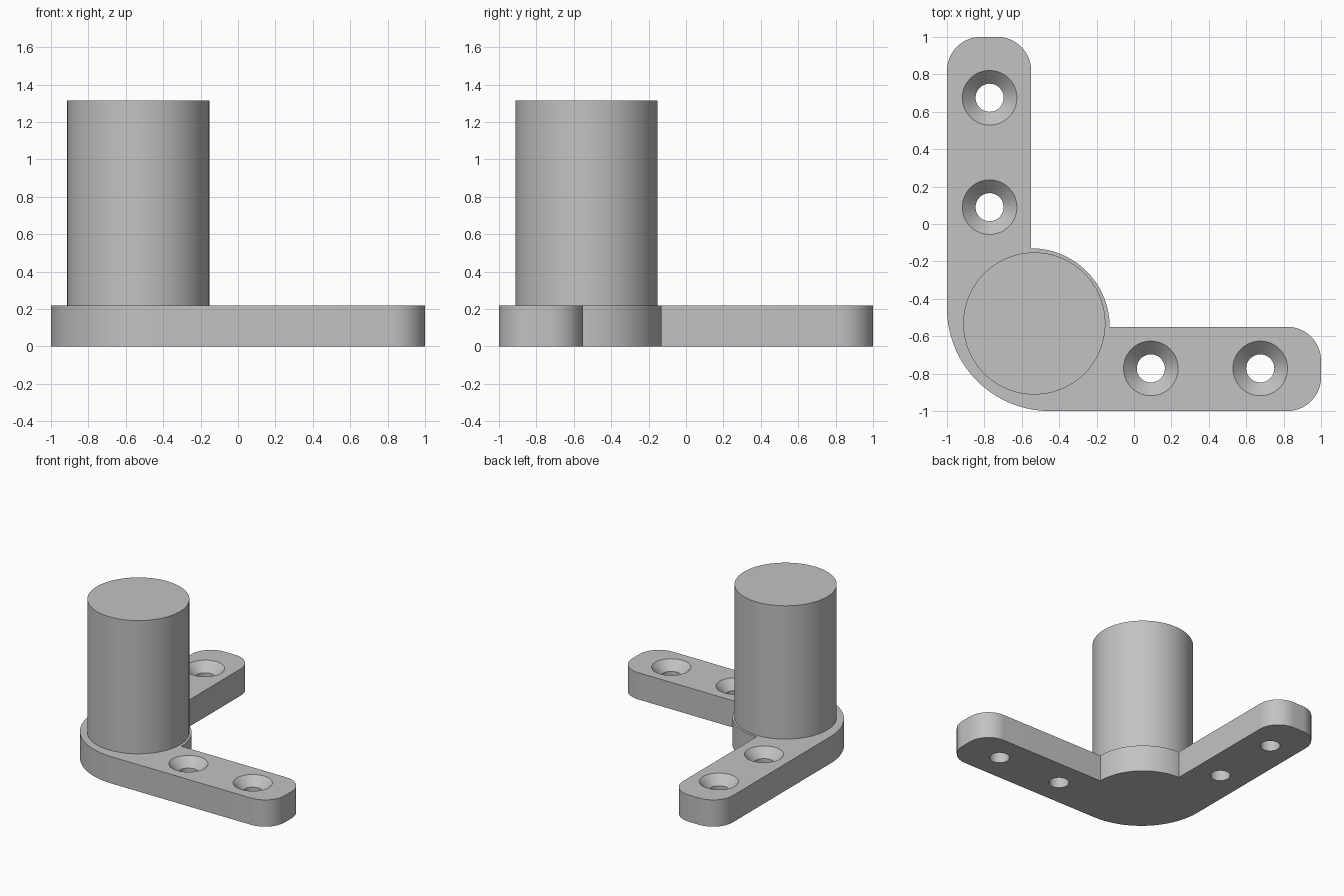
import bpy, bmesh, math
from math import cos, sin, radians

cube = bpy.data.objects.get("Cube")
if cube:
    bpy.data.objects.remove(cube, do_unlink=True)

grey = bpy.data.materials.new("plain_grey")
grey.use_nodes = True
colour = (0.54, 0.54, 0.54, 1)
grey.diffuse_color = colour
grey.node_tree.nodes["Principled BSDF"].inputs["Base Color"].default_value = colour

PLATE_TOP, PILLAR_TOP = 0.22, 1.315


def arc(cx, cy, r, start, end, steps=20):
    angles = [radians(start + (end - start) * i / steps) for i in range(steps + 1)]
    return [(cx + r * cos(a), cy + r * sin(a)) for a in angles]


def make_object(name, bm):
    bmesh.ops.recalc_face_normals(bm, faces=bm.faces)
    mesh = bpy.data.meshes.new(name)
    bm.to_mesh(mesh)
    bm.free()
    mesh.materials.append(grey)
    ob = bpy.data.objects.new(name, mesh)
    bpy.context.collection.objects.link(ob)
    return ob


def activate(ob):
    bpy.ops.object.select_all(action='DESELECT')
    ob.select_set(True)
    bpy.context.view_layer.objects.active = ob


def add_stack(bm, x, y, rings, sides=64):
    """Closed round solid from (radius, height) rings."""
    loops = [[bm.verts.new((px, py, z)) for px, py in arc(x, y, r, 0, 360, sides)[:-1]]
             for r, z in rings]
    for a, b in zip(loops, loops[1:]):
        for i in range(sides):
            j = (i + 1) % sides
            bm.faces.new((a[i], a[j], b[j], b[i]))
    bm.faces.new(loops[0][::-1])
    bm.faces.new(loops[-1])


# L-shaped plate: rounded outer corner, rounded arm ends, bulge around the pillar
ARM, END_R = -0.55, 0.18
outline = arc(-0.45, -0.45, 0.55, 180, 270, 32)
outline += arc(1 - END_R, -1 + END_R, END_R, 270, 360)
outline += arc(1 - END_R, ARM - END_R, END_R, 0, 90)
outline += arc(ARM, ARM, 0.42, 0, 90, 32)
outline += arc(ARM - END_R, 1 - END_R, END_R, 0, 90)
outline += arc(-1 + END_R, 1 - END_R, END_R, 90, 180)
bm = bmesh.new()
base = bm.faces.new([bm.verts.new((x, y, 0)) for x, y in outline])
extruded = bmesh.ops.extrude_face_region(bm, geom=[base], use_keep_orig=True)
top_verts = [g for g in extruded["geom"] if isinstance(g, bmesh.types.BMVert)]
bmesh.ops.translate(bm, vec=(0, 0, PLATE_TOP), verts=top_verts)
plate = make_object("corner_plate", bm)

# Countersunk screw holes, two per arm
bm = bmesh.new()
HOLE_R, SINK_R, SINK = 0.075, 0.146, 0.071
for along in (0.09, 0.675):
    for x, y in ((along, -0.772), (-0.772, along)):
        add_stack(bm, x, y, [(HOLE_R, -0.1), (HOLE_R, PLATE_TOP - SINK),
                             (SINK_R, PLATE_TOP), (SINK_R, PLATE_TOP + 0.1)])
cutter = make_object("screw_hole_cutter", bm)
cutter.hide_render = True
cut = plate.modifiers.new("screw_holes", 'BOOLEAN')
cut.operation, cut.solver, cut.object = 'DIFFERENCE', 'EXACT', cutter
activate(plate)
bpy.ops.object.modifier_apply(modifier=cut.name)
bpy.data.objects.remove(cutter, do_unlink=True)

# Round pillar standing on the corner
bm = bmesh.new()
add_stack(bm, -0.533, -0.532, [(0.38, PLATE_TOP - 0.01), (0.38, PILLAR_TOP)], 96)
pillar = make_object("pillar", bm)

for ob in (plate, pillar):
    activate(ob)
    bpy.ops.object.shade_smooth_by_angle(angle=radians(30))
